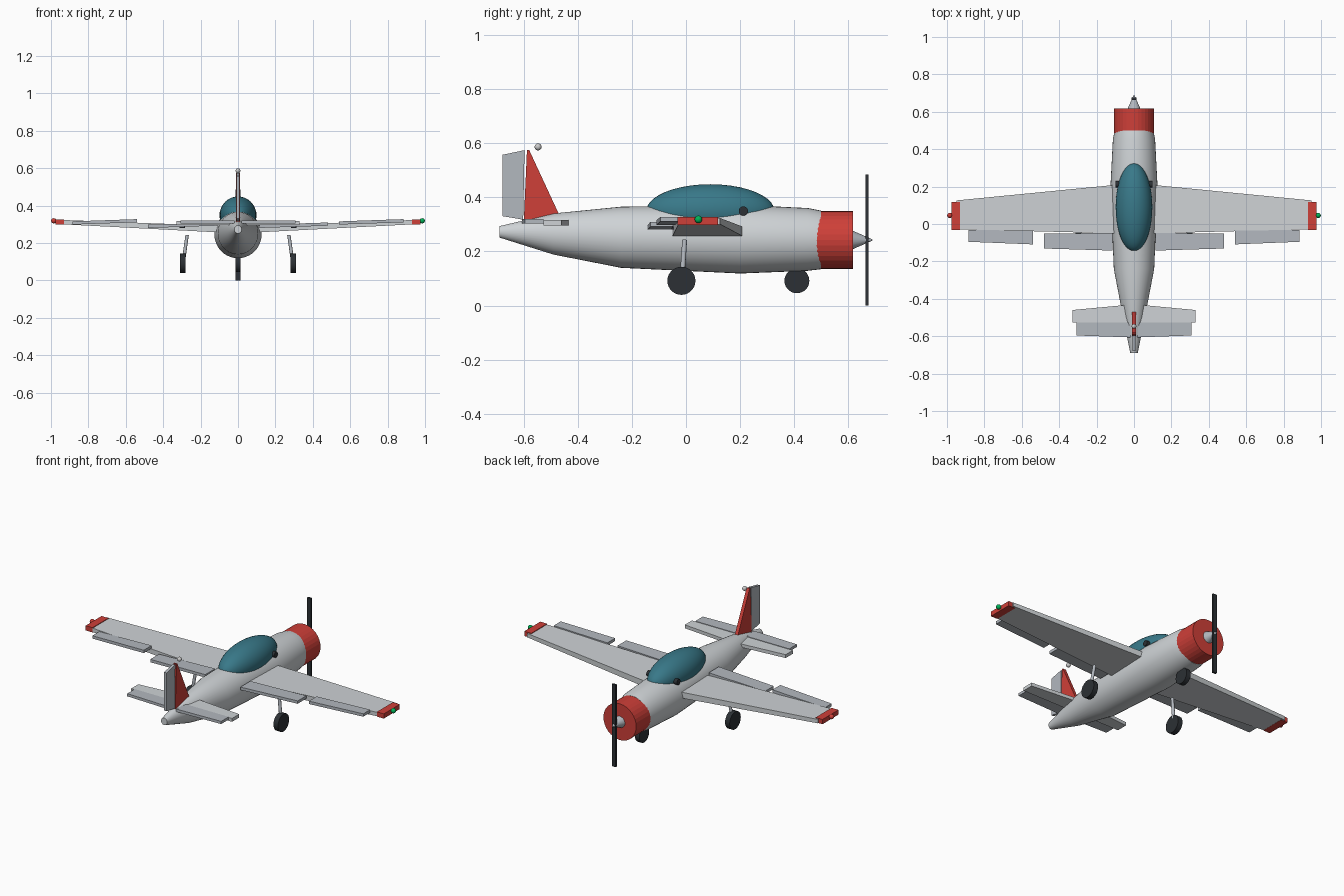
import bpy, bmesh, math
from mathutils import Vector

if "Cube" in bpy.data.objects:
    bpy.data.objects.remove(bpy.data.objects["Cube"])


def mat(name, r, g, b):
    m = bpy.data.materials.new(name)
    m.diffuse_color = (r, g, b, 1)
    m.use_nodes = True
    m.node_tree.nodes["Principled BSDF"].inputs["Base Color"].default_value = m.diffuse_color
    return m


RED = mat("red", 0.62, 0.05, 0.04)
DARK = mat("dark", 0.025, 0.03, 0.035)
TEAL = mat("teal_glass", 0.04, 0.19, 0.25)
GREEN = mat("green", 0.0, 0.45, 0.1)
LIGHT = mat("light_grey", 0.62, 0.65, 0.67)
PANEL = mat("panel_grey", 0.45, 0.48, 0.52)
WHITE = mat("white", 0.85, 0.85, 0.85)


def make(name, verts, faces, m=None):
    me = bpy.data.meshes.new(name)
    me.from_pydata(verts, [], faces)
    bm = bmesh.new()
    bm.from_mesh(me)
    bmesh.ops.recalc_face_normals(bm, faces=bm.faces)
    bm.to_mesh(me)
    bm.free()
    ob = bpy.data.objects.new(name, me)
    bpy.context.collection.objects.link(ob)
    if m:
        me.materials.append(m)
    return ob


def smooth(ob, angle=35):
    bpy.ops.object.select_all(action='DESELECT')
    ob.select_set(True)
    bpy.context.view_layer.objects.active = ob
    bpy.ops.object.shade_smooth_by_angle(angle=math.radians(angle))


def loft(name, rings, n, m=None):
    """Capped elliptical loft along y; rings hold (y, centre z, x radius, z radius)."""
    v = [(rx * math.cos(2 * math.pi * i / n), y, z + rz * math.sin(2 * math.pi * i / n))
         for y, z, rx, rz in rings for i in range(n)]
    f = [(k * n + i, k * n + (i + 1) % n, (k + 1) * n + (i + 1) % n, (k + 1) * n + i)
         for k in range(len(rings) - 1) for i in range(n)]
    f += [tuple(range(n)), tuple(range((len(rings) - 1) * n, len(rings) * n))]
    return make(name, v, f, m)


def prism(name, low, high, m=None):
    """Solid between two matching outlines."""
    n = len(low)
    f = [tuple(range(n)), tuple(range(n, 2 * n))]
    f += [(i, (i + 1) % n, n + (i + 1) % n, n + i) for i in range(n)]
    return make(name, list(low) + list(high), f, m)


def panel(name, inner, outer, m=None):
    """Tapered panel; each end is (x, rear y, front y, bottom z, top z)."""
    ends = [[(x, a, b), (x, c, b), (x, c, t), (x, a, t)]
            for x, a, c, b, t in (inner, outer)]
    return prism(name, ends[0], ends[1], m)


def box(name, c, s, m=None):
    return panel(name, (c[0] - s[0] / 2, c[1] - s[1] / 2, c[1] + s[1] / 2, c[2] - s[2] / 2, c[2] + s[2] / 2),
                 (c[0] + s[0] / 2, c[1] - s[1] / 2, c[1] + s[1] / 2, c[2] - s[2] / 2, c[2] + s[2] / 2), m)


def rod(name, a, b, r, m=None, n=24):
    a, b = Vector(a), Vector(b)
    d = b - a
    bpy.ops.mesh.primitive_cylinder_add(vertices=n, radius=r, depth=d.length, location=(a + b) / 2,
                                        rotation=d.to_track_quat('Z', 'Y').to_euler())
    ob = bpy.context.object
    ob.name = name
    if m:
        ob.data.materials.append(m)
    smooth(ob)
    return ob


def ball(name, c, s, m, seg=20, rings=12):
    bpy.ops.mesh.primitive_uv_sphere_add(segments=seg, ring_count=rings, radius=1, location=c)
    ob = bpy.context.object
    ob.name = name
    ob.scale = s
    ob.data.materials.append(m)
    smooth(ob, 60)
    return ob


# Fuselage, cowling, spinner and propeller
smooth(loft("fuselage", [(-0.69, 0.28, 0.02, 0.021), (-0.49, 0.272, 0.06, 0.076), (-0.24, 0.26, 0.108, 0.113),
                         (0.2, 0.253, 0.126, 0.127), (0.45, 0.252, 0.113, 0.116),
                         (0.5, 0.25, 0.104, 0.108)], 40, LIGHT))
loft("cowling", [(0.48, 0.25, 0.107, 0.107), (0.618, 0.25, 0.107, 0.107)], 32, RED)
smooth(loft("spinner", [(0.61, 0.25, 0.037, 0.037), (0.69, 0.25, 0.002, 0.002)], 24, PANEL))
box("propeller", (0, 0.669, 0.25), (0.025, 0.012, 0.485), DARK)

# Canopy and its side pivot
ball("canopy", (0, 0.09, 0.357), (0.098, 0.237, 0.099), TEAL, 40, 20)
rod("canopy_pivot", (-0.1, 0.212, 0.357), (0.1, 0.212, 0.357), 0.017, DARK)

# Paired wing, tail and landing gear parts
for s, side in ((-1, "left"), (1, "right")):
    panel(side + "_wing", (s * 0.06, -0.051, 0.213, 0.262, 0.298), (s * 0.95, -0.028, 0.126, 0.308, 0.331), LIGHT)
    panel(side + "_wing_tip", (s * 0.93, -0.031, 0.118, 0.306, 0.334),
          (s * 0.975, -0.031, 0.118, 0.306, 0.334), RED)
    ball(side + "_wing_light", (s * 0.985, 0.046, 0.326), (0.014,) * 3, GREEN if s > 0 else RED)
    # control surfaces lean the same way on both sides
    d = 0.006 * s
    panel(side + "_flap", (s * 0.115, -0.142, -0.049, 0.294 - d, 0.311 - d),
          (s * 0.482, -0.131, -0.05, 0.294 + d, 0.311 + d), PANEL)
    panel(side + "_aileron", (s * 0.54, -0.109, -0.036, 0.312 - d, 0.329 - d),
          (s * 0.886, -0.095, -0.031, 0.312 + d, 0.329 + d), PANEL)
    box(side + "_flap_hinge", (s * 0.298, -0.049, 0.294), (0.03, 0.01, 0.012), DARK)
    panel(side + "_stabilizer", (s * 0.01, -0.527, -0.43, 0.304, 0.324),
          (s * 0.33, -0.527, -0.46, 0.304, 0.324), LIGHT)
    panel(side + "_elevator", (s * 0.02, -0.606, -0.526, 0.311, 0.327),
          (s * 0.307, -0.596, -0.526, 0.311, 0.327), PANEL)
    rod(side + "_gear_strut", (s * 0.272, -0.005, 0.25), (s * 0.293, -0.015, 0.1), 0.009, PANEL, 12)
    rod(side + "_main_wheel", (s * 0.28, -0.017, 0.099), (s * 0.31, -0.017, 0.099), 0.052, DARK, 28)

# Fin and rudder
fin = [(-0.6, 0.31), (-0.465, 0.335), (-0.58, 0.583), (-0.588, 0.583)]
rudder = [(-0.678, 0.338), (-0.602, 0.325), (-0.597, 0.582), (-0.678, 0.565)]
for name, prof, w, m in (("fin", fin, 0.01, RED), ("rudder", rudder, 0.008, PANEL)):
    prism(name, [(-w, y, z) for y, z in prof], [(w, y, z) for y, z in prof], m)
ball("tail_light", (0, -0.547, 0.594), (0.013,) * 3, WHITE)

# Nose gear
rod("nose_gear_strut", (0, 0.41, 0.1), (0, 0.41, 0.2), 0.009, PANEL, 12)
rod("nose_wheel", (-0.014, 0.41, 0.099), (0.014, 0.41, 0.099), 0.046, DARK, 28)

# Stand the lowest point (propeller tip) on the ground
for ob in bpy.context.scene.objects:
    ob.location.z -= 0.0075
